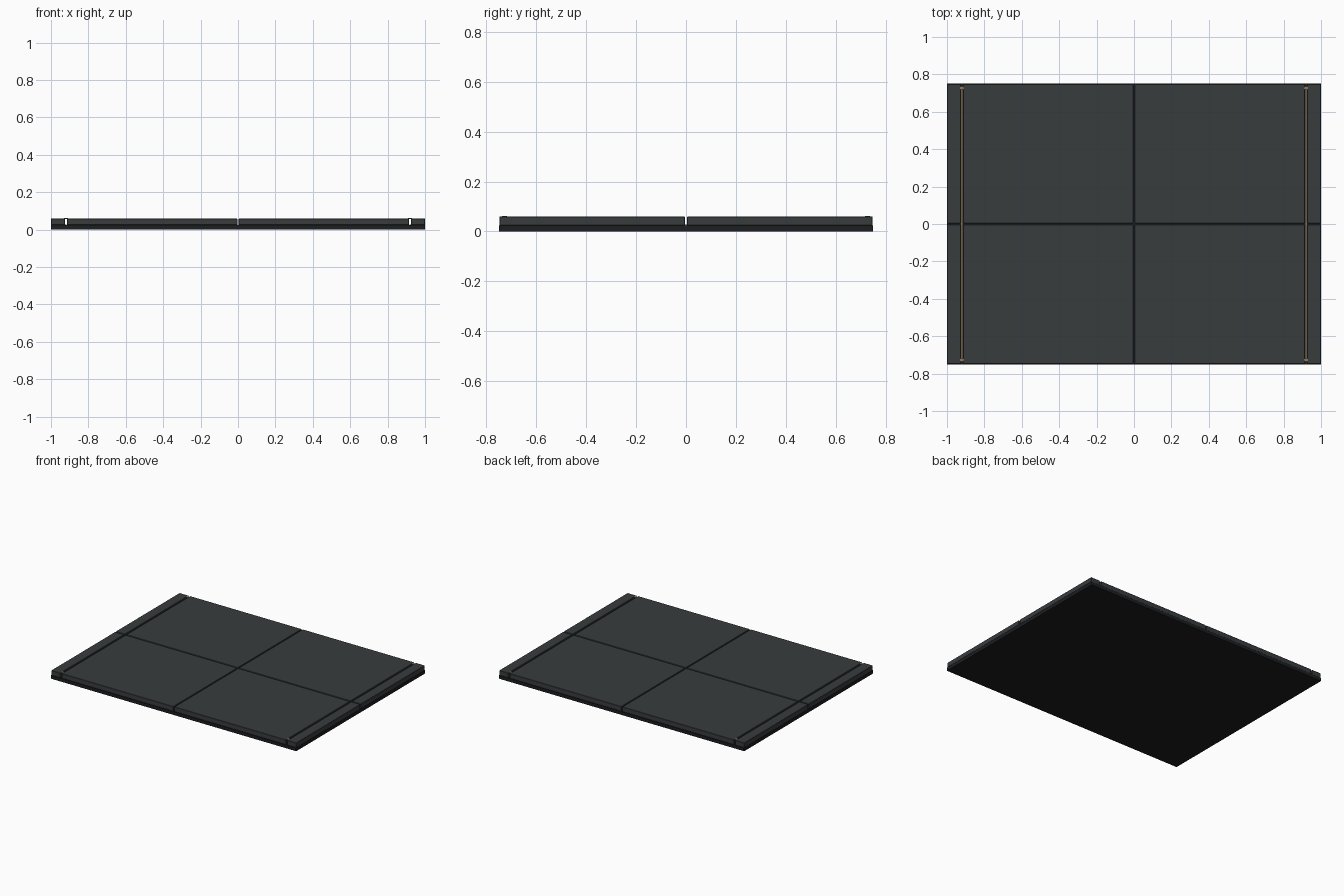
import bpy

if "Cube" in bpy.data.objects:
    bpy.data.objects.remove(bpy.data.objects["Cube"])

def material(name, color):
    m = bpy.data.materials.new(name)
    m.diffuse_color = (*color, 1)
    m.use_nodes = True
    m.node_tree.nodes["Principled BSDF"].inputs["Base Color"].default_value = m.diffuse_color
    return m

BASE = material("dark_base", (0.012, 0.013, 0.015))
SLATE = material("slate", (0.04, 0.045, 0.048))
BRASS = material("brass", (0.28, 0.19, 0.10))

def box(name, x0, x1, y0, y1, z0, z1, mat, bevel=0):
    bpy.ops.mesh.primitive_cube_add(size=1, location=((x0 + x1) / 2, (y0 + y1) / 2, (z0 + z1) / 2))
    o = bpy.context.object
    o.name = name
    o.scale = (x1 - x0, y1 - y0, z1 - z0)
    bpy.ops.object.transform_apply(location=False, rotation=False, scale=True)
    o.data.materials.append(mat)
    if bevel:
        b = o.modifiers.new("edge", 'BEVEL')
        b.width, b.segments = bevel, 1
    return o

# Base slab
box("base_slab", -1, 1, -0.75, 0.75, 0, 0.024, BASE)

GAP, SLOT, RAIL = 0.004, 0.006, 0.92
for sx in (-1, 1):
    for sy in (-1, 1):
        y = sorted((sy * GAP, sy * 0.748))
        # Large floor panel and narrow edge panel, split by the slot
        x = sorted((sx * GAP, sx * (RAIL - SLOT)))
        box("floor_panel", *x, *y, 0.024, 0.06, SLATE, 0.002)
        x = sorted((sx * (RAIL + SLOT), sx))
        box("edge_panel", *x, *y, 0.024, 0.06, SLATE, 0.002)
        # Small stud at each slot end
        bpy.ops.mesh.primitive_cylinder_add(vertices=16, radius=0.01, depth=0.004,
                                            location=(sx * RAIL, sy * 0.727, 0.0595))
        stud = bpy.context.object
        stud.name = "slot_stud"
        stud.data.materials.append(BRASS)
    # Thin strip on the slot floor
    box("slot_strip", sx * RAIL - 0.004, sx * RAIL + 0.004, -0.73, 0.73, 0.024, 0.027, BRASS)
